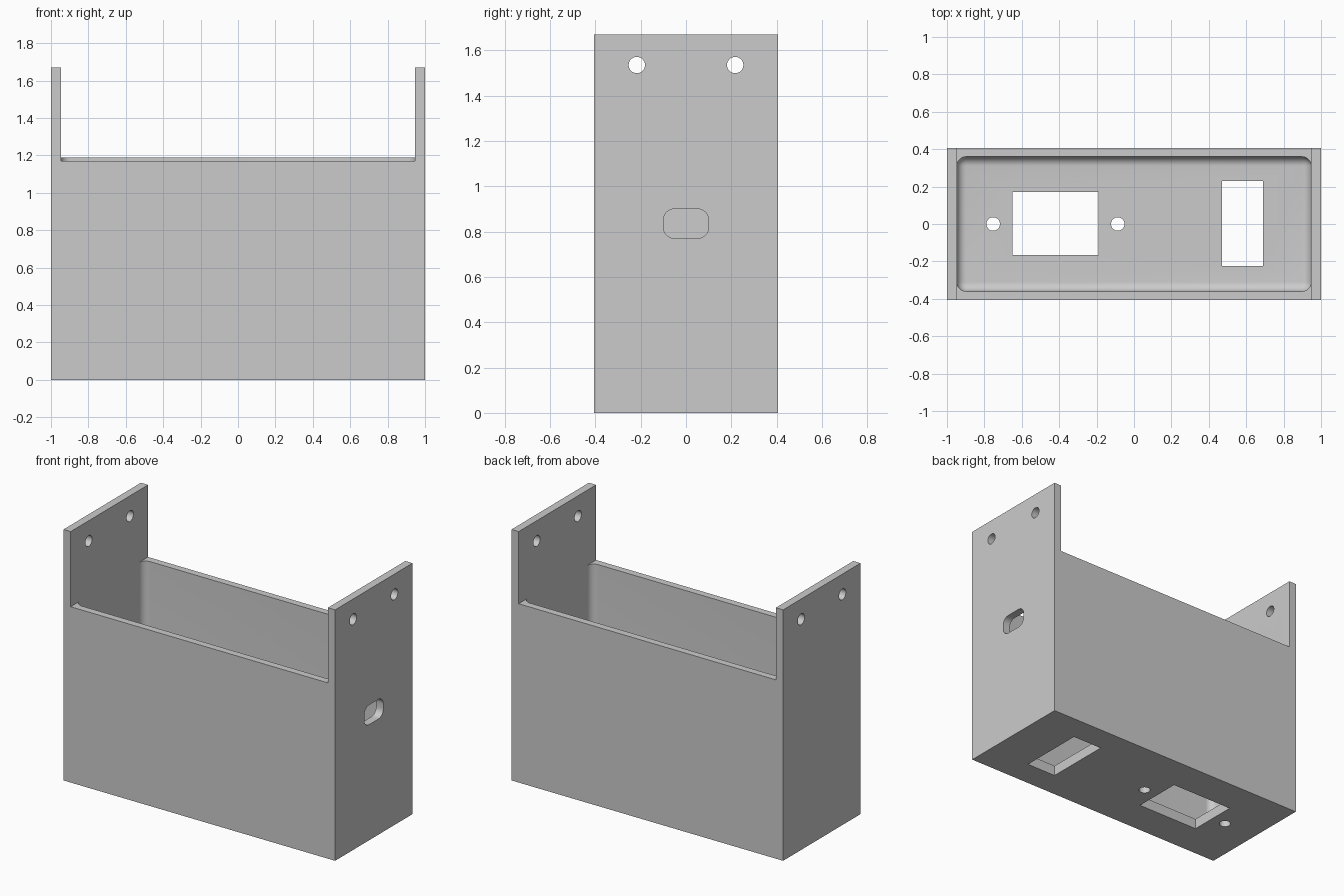
import bpy, bmesh, math
from mathutils import Matrix, Vector

cube = bpy.data.objects.get("Cube")
if cube:
    bpy.data.objects.remove(cube, do_unlink=True)

grey = bpy.data.materials.new("plain_grey")
grey.use_nodes = True
colour = (0.6, 0.6, 0.6, 1)
grey.diffuse_color = colour
grey.node_tree.nodes["Principled BSDF"].inputs["Base Color"].default_value = colour

WIDE, DEEP, TALL = 1.0, 0.407, 1.67      # half width, half depth, height
IN_X, IN_Y, FLOOR, ROUND = 0.947, 0.36, 0.07, 0.05


def add_object(name, bm):
    bmesh.ops.recalc_face_normals(bm, faces=bm.faces)
    mesh = bpy.data.meshes.new(name)
    bm.to_mesh(mesh)
    bm.free()
    mesh.materials.append(grey)
    obj = bpy.data.objects.new(name, mesh)
    bpy.context.collection.objects.link(obj)
    return obj


def box(name, low, high, radius=0, rounded=None):
    """Box between two corners; edges that pass the rounded test get a fillet."""
    low, high = Vector(low), Vector(high)
    bm = bmesh.new()
    bmesh.ops.create_cube(bm, size=1)
    for v in bm.verts:
        v.co = (low + high) / 2 + v.co * (high - low)
    if radius:
        edges = [e for e in bm.edges if rounded(e)]
        bmesh.ops.bevel(bm, geom=edges, offset=radius, segments=8,
                        profile=0.5, affect='EDGES')
    return add_object(name, bm)


def rod(name, centre, radius, length, turn=Matrix()):
    bm = bmesh.new()
    bmesh.ops.create_cone(bm, cap_ends=True, segments=32, radius1=radius,
                          radius2=radius, depth=length,
                          matrix=Matrix.Translation(centre) @ turn)
    return add_object(name, bm)


def along_x(e):
    return abs(e.verts[0].co.x - e.verts[1].co.x) > 0.01


def not_top(e):
    return min(v.co.z for v in e.verts) < 1


# Solid block
body = box("enclosure", (-WIDE, -DEEP, 0), (WIDE, DEEP, TALL))

# Openings above the front and back walls, leaving the two end plates
cutters = [
    box("front_notch", (-IN_X, -1, 1.17), (IN_X, 0, 2)),
    box("back_notch", (-IN_X, 0, 1.19), (IN_X, 1, 2)),
    # Inner space with rounded corners and floor edges
    box("cavity", (-IN_X, -IN_Y, FLOOR), (IN_X, IN_Y, 2), ROUND, not_top),
    # Floor windows
    box("wide_window", (-0.65, -0.167, -0.1), (-0.19, 0.17, 0.3)),
    box("narrow_window", (0.47, -0.225, -0.1), (0.69, 0.23, 0.3)),
    # Cable slot in one end plate
    box("cable_slot", (0.8, -0.1, 0.77), (1.2, 0.1, 0.9), 0.05, along_x),
]

# Screw holes beside the wide window, and through both end plates
for x in (-0.753, -0.087):
    cutters.append(rod("floor_hole", (x, 0, 0.1), 0.036, 0.4))
sideways = Matrix.Rotation(math.pi / 2, 4, 'Y')
for y in (-0.217, 0.217):
    cutters.append(rod("plate_hole", (0, y, 1.535), 0.036, 3, sideways))

bpy.context.view_layer.objects.active = body
for cutter in cutters:
    cutter.hide_render = True
    mod = body.modifiers.new(cutter.name, 'BOOLEAN')
    mod.operation, mod.solver, mod.object = 'DIFFERENCE', 'EXACT', cutter
    bpy.ops.object.modifier_apply(modifier=mod.name)
    bpy.data.objects.remove(cutter, do_unlink=True)

bpy.ops.object.select_all(action='DESELECT')
body.select_set(True)
bpy.ops.object.shade_smooth_by_angle(angle=math.radians(30))
